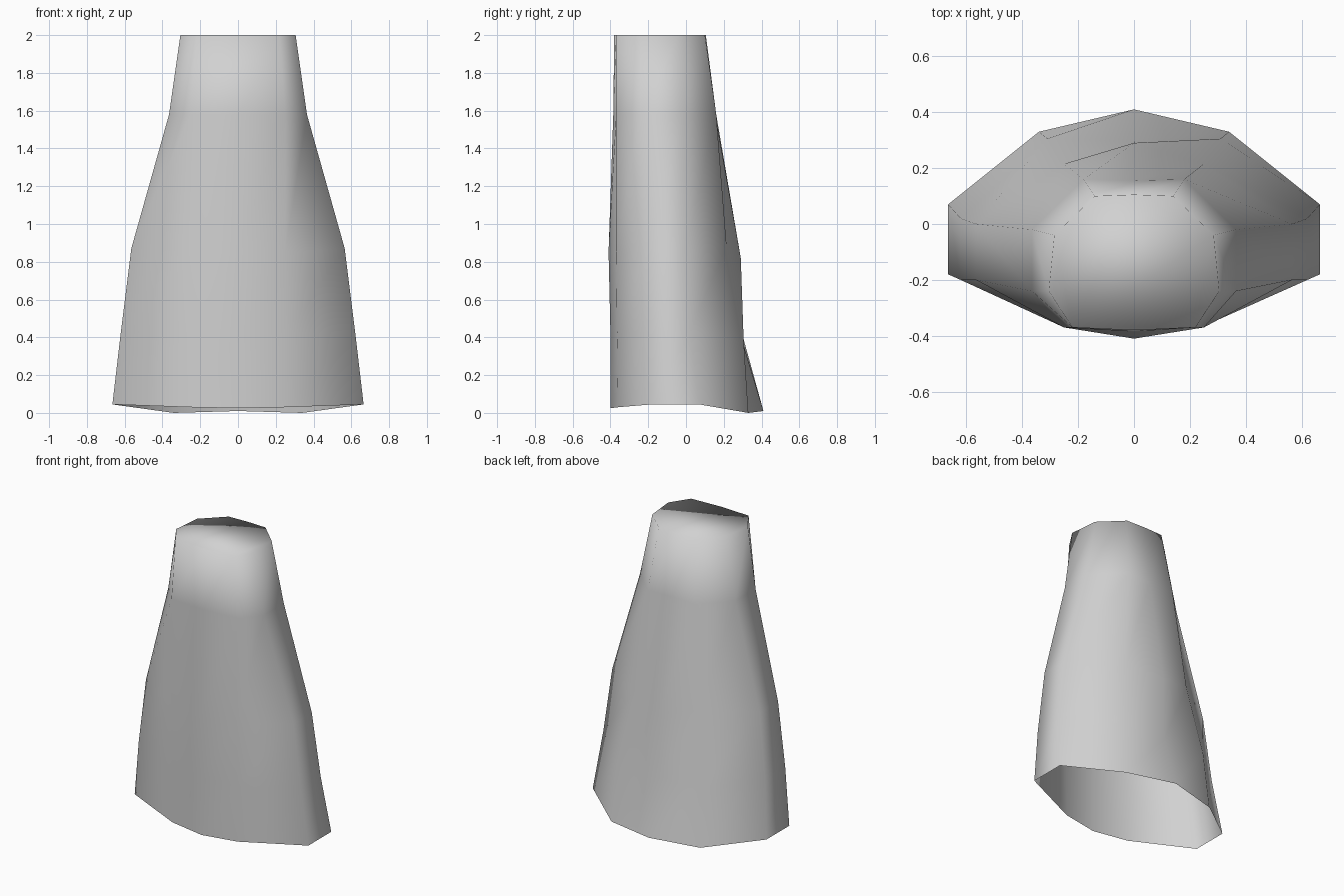
import bpy
import bmesh

cube = bpy.data.objects.get("Cube")
if cube:
    bpy.data.objects.remove(cube, do_unlink=True)

# One plain grey material
grey = bpy.data.materials.new("light_grey")
grey.use_nodes = True
colour = (0.64, 0.64, 0.64, 1.0)
grey.diffuse_color = colour
grey.node_tree.nodes["Principled BSDF"].inputs["Base Color"].default_value = colour

# Half cross-sections from hem to top, each running
# back centre, back corner, side back, side front, front corner, front centre
SECTIONS = [
    [(0, .41, .01), (.34, .33, 0), (.665, .07, .045), (.665, -.18, .045), (.25, -.36, .03), (0, -.40, .025)],
    [(0, .295, .39), (.31, .305, .39), (.62, .02, .43), (.62, -.20, .43), (.25, -.365, .42), (0, -.40, .42)],
    [(0, .29, .82), (.25, .215, .88), (.565, .0, .87), (.565, -.20, .87), (.25, -.37, .85), (0, -.41, .85)],
    [(0, .155, 1.58), (.18, .16, 1.58), (.365, -.02, 1.58), (.365, -.24, 1.58), (.25, -.37, 1.58), (0, -.385, 1.58)],
    [(0, .105, 2), (.14, .10, 2), (.285, -.04, 2), (.305, -.24, 2), (.22, -.37, 2), (0, -.38, 2)],
]


def full_ring(half):
    """Mirror a half section into a closed loop."""
    return half + [(-x, y, z) for x, y, z in reversed(half[1:-1])]


# Tapered shell: open hem, closed top
bm = bmesh.new()
rings = [[bm.verts.new(p) for p in full_ring(s)] for s in SECTIONS]
for low, high in zip(rings, rings[1:]):
    n = len(low)
    for i in range(n):
        j = (i + 1) % n
        bm.faces.new((low[j], low[i], high[i], high[j]))
bm.faces.new(list(reversed(rings[-1])))
for face in bm.faces:
    face.smooth = True
bm.normal_update()

mesh = bpy.data.meshes.new("tapered_shell")
bm.to_mesh(mesh)
bm.free()
mesh.materials.append(grey)
shell = bpy.data.objects.new("tapered_shell", mesh)
bpy.context.collection.objects.link(shell)
